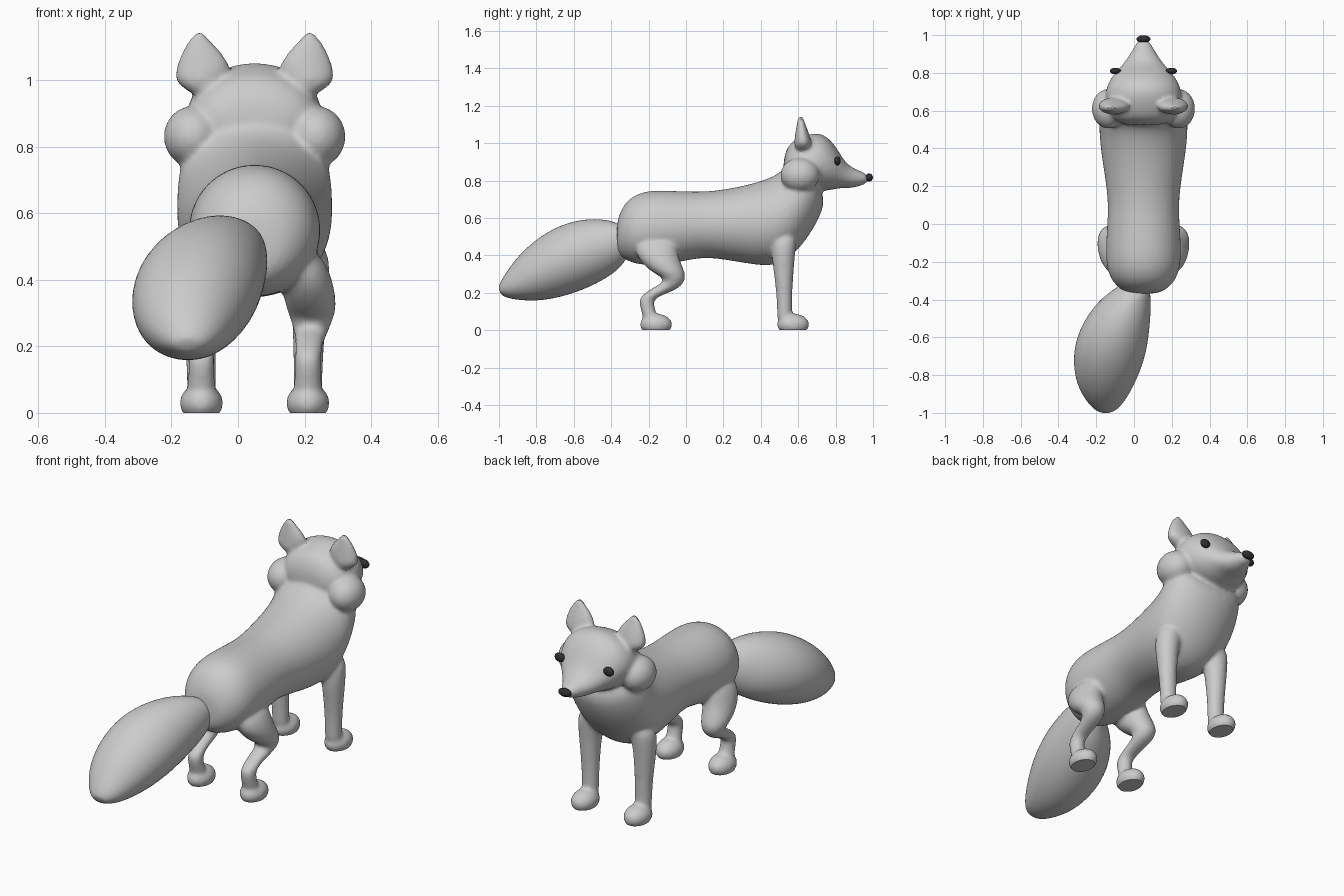
import bpy, bmesh
from math import sin, cos, pi
from mathutils import Matrix

CX = 0.05  # mirror plane of the animal
N = 16


def finish(bm, name):
    bmesh.ops.recalc_face_normals(bm, faces=bm.faces)
    me = bpy.data.meshes.new(name)
    bm.to_mesh(me)
    bm.free()
    me.polygons.foreach_set("use_smooth", [True] * len(me.polygons))
    ob = bpy.data.objects.new(name, me)
    bpy.context.collection.objects.link(ob)
    return ob


def loft(name, sections, side=1):
    """Each section: (y1, z1, y2, z2, x offset, half width) = an ellipse spanning two side-view points."""
    bm = bmesh.new()
    rings = []
    for y1, z1, y2, z2, xc, hw in sections:
        ring = []
        for i in range(N):
            c, s = cos(2 * pi * i / N), sin(2 * pi * i / N)
            ring.append(bm.verts.new((CX + side * (xc + hw * s),
                                      (y1 + y2) / 2 + (y1 - y2) / 2 * c,
                                      (z1 + z2) / 2 + (z1 - z2) / 2 * c)))
        rings.append(ring)
    for a, b in zip(rings, rings[1:]):
        for i in range(N):
            j = (i + 1) % N
            bm.faces.new((a[i], a[j], b[j], b[i]))
    bm.faces.new(rings[0])
    bm.faces.new(rings[-1])
    ob = finish(bm, name)
    ob.modifiers.new("Subsurf", 'SUBSURF').levels = 2
    ob.modifiers[0].render_levels = 2
    return ob


def blob(name, center, radii, side=1):
    x, y, z = center
    bm = bmesh.new()
    bmesh.ops.create_uvsphere(bm, u_segments=32, v_segments=20, radius=1,
                              matrix=Matrix.Translation((CX + side * x, y, z)) @ Matrix.Diagonal((*radii, 1)))
    return finish(bm, name)


def apply(obs):
    bpy.ops.object.select_all(action='DESELECT')
    for o in obs:
        o.select_set(True)
    bpy.context.view_layer.objects.active = obs[0]
    bpy.ops.object.convert(target='MESH')


# Torso and neck
parts = [loft("fox_body", [
    (-.37, .57, -.37, .44, 0, .06), (-.355, .63, -.355, .40, 0, .11),
    (-.32, .69, -.32, .37, 0, .155), (-.27, .73, -.27, .35, 0, .188),
    (-.19, .754, -.19, .34, 0, .205), (-.05, .748, -.05, .355, 0, .20),
    (.08, .742, .08, .387, 0, .19), (.20, .754, .20, .375, 0, .20),
    (.34, .783, .36, .345, 0, .225), (.44, .815, .48, .335, 0, .238),
    (.50, .845, .585, .40, 0, .24), (.53, .88, .68, .53, 0, .235),
    (.56, .91, .735, .64, 0, .215), (.60, .93, .745, .73, 0, .18)])]

# Head and snout
parts.append(loft("head", [
    (y, zc + hh, y, zc - hh, 0, hw) for y, zc, hw, hh in (
        (.52, .87, .10, .05), (.55, .89, .165, .11), (.60, .892, .20, .138),
        (.68, .90, .21, .16), (.74, .895, .195, .155), (.79, .875, .163, .125),
        (.825, .85, .13, .092), (.86, .823, .10, .066), (.90, .813, .072, .052),
        (.945, .81, .047, .036), (.975, .81, .025, .02))]))

for s in (1, -1):
    # Cheek fur
    parts.append(blob("cheek", (.185, .61, .83), (.088, .105, .092), s))
    # Ear
    parts.append(loft("ear", [
        (.66, .95, .59, .95, .13, .05), (.67, .985, .58, .985, .158, .072),
        (.672, 1.005, .577, 1.005, .163, .08), (.662, 1.04, .582, 1.04, .153, .084),
        (.65, 1.075, .587, 1.075, .158, .067), (.635, 1.11, .594, 1.11, .165, .042),
        (.627, 1.135, .598, 1.135, .166, .02), (.622, 1.145, .602, 1.145, .166, .01)], s))
    # Hind leg
    parts.append(loft("hind_leg", [
        (-.03, .50, -.27, .50, .12, .07), (-.05, .42, -.28, .40, .155, .08),
        (-.015, .335, -.19, .31, .17, .08), (.004, .285, -.13, .285, .172, .066),
        (-.02, .233, -.125, .255, .17, .052), (-.09, .20, -.155, .24, .165, .046),
        (-.15, .178, -.21, .207, .162, .042), (-.173, .155, -.255, .17, .16, .04),
        (-.167, .12, -.248, .13, .16, .04), (-.152, .07, -.232, .07, .16, .043),
        (-.15, .03, -.22, .03, .16, .045)], s))
    # Front leg
    parts.append(loft("front_leg", [
        (.60, .52, .46, .52, .15, .07), (.585, .42, .455, .42, .163, .066),
        (.578, .33, .465, .33, .165, .056), (.568, .20, .483, .20, .162, .047),
        (.568, .09, .486, .09, .16, .044), (.57, .03, .49, .03, .16, .045)], s))
    # Paws
    for y in (-.16, .573):
        parts.append(blob("paw", (.16, y, .03), (.065, .086, .058), s))

# Merge into one smooth skin
apply(parts)
bpy.ops.object.join()
body = bpy.context.object
rm = body.modifiers.new("Remesh", 'REMESH')
rm.mode = 'VOXEL'
rm.voxel_size = 0.01
sm = body.modifiers.new("Smooth", 'SMOOTH')
sm.factor = 0.5
sm.iterations = 7
apply([body])

# Flat soles
bm = bmesh.new()
bm.from_mesh(body.data)
cut = bmesh.ops.bisect_plane(bm, geom=bm.verts[:] + bm.edges[:] + bm.faces[:],
                             plane_co=(0, 0, 0), plane_no=(0, 0, 1), clear_inner=True)
bmesh.ops.holes_fill(bm, edges=[e for e in cut["geom_cut"] if isinstance(e, bmesh.types.BMEdge)])
bm.to_mesh(body.data)
bm.free()
body.select_set(True)
bpy.context.view_layer.objects.active = body
bpy.ops.object.shade_smooth_by_angle()

# Bushy tail, swung to one side
tail = loft("tail", [
    (-.30, .53, -.28, .45, -.02, .05), (-.37, .578, -.305, .40, -.05, .085),
    (-.43, .593, -.34, .345, -.08, .12), (-.51, .60, -.385, .30, -.112, .155),
    (-.625, .583, -.475, .245, -.15, .187), (-.74, .533, -.58, .20, -.175, .198),
    (-.845, .455, -.69, .168, -.192, .182), (-.925, .368, -.80, .153, -.202, .147),
    (-.98, .283, -.90, .160, -.20, .098), (-1.0, .24, -.955, .172, -.20, .06),
    (-1.003, .22, -.985, .185, -.20, .03)])

# Dark eyes and nose
dark = bpy.data.materials.new("dark")
dark.diffuse_color = (.03, .03, .035, 1)
features = [blob("nose", (0, .979, .816), (.037, .02, .022))]
for s in (1, -1):
    features.append(blob("eye", (.148, .81, .905), (.03, .017, .024), s))
for o in features:
    o.data.materials.append(dark)
